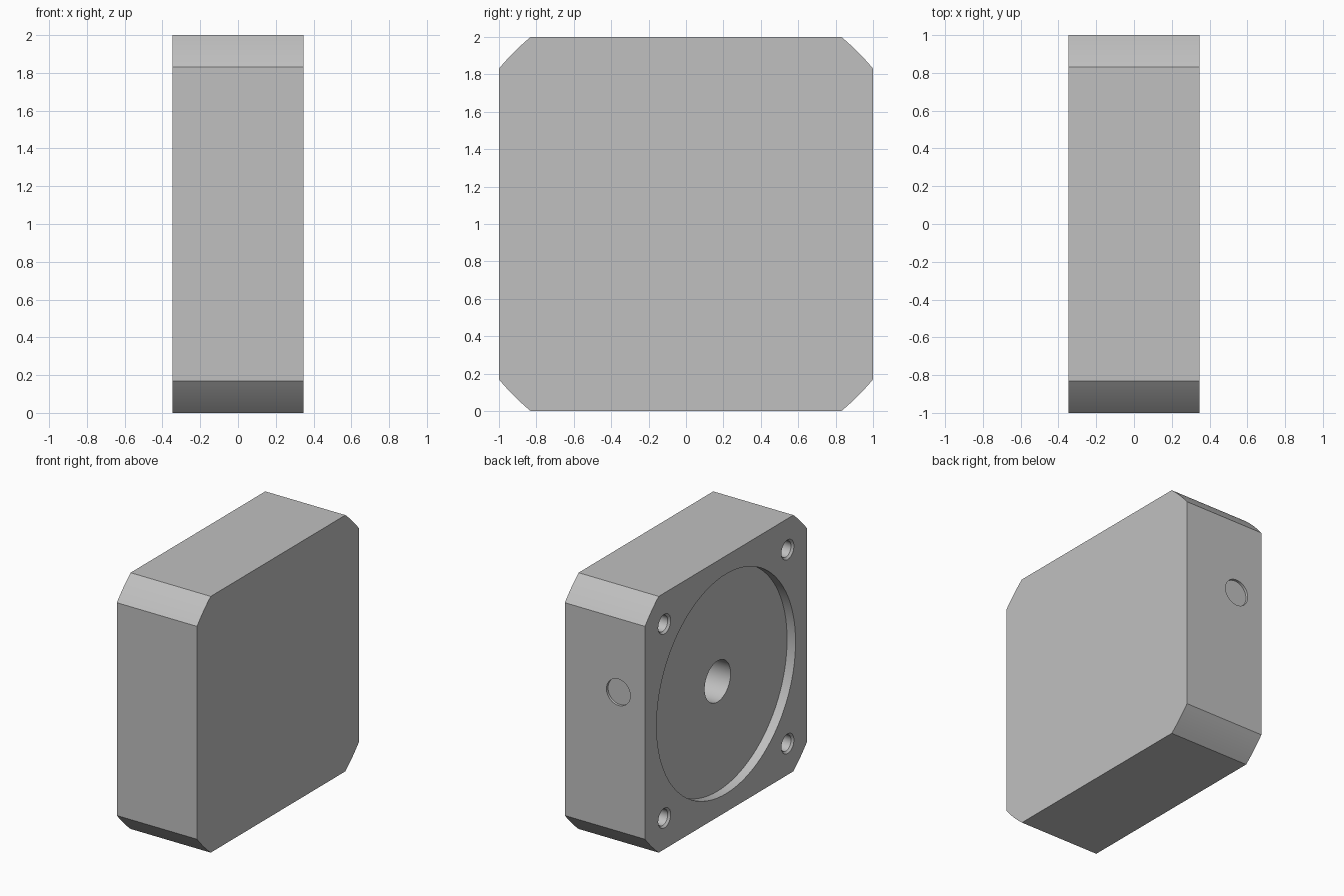
import bpy, bmesh, math
from mathutils import Vector

if "Cube" in bpy.data.objects:
    bpy.data.objects.remove(bpy.data.objects["Cube"], do_unlink=True)

HALF_THICK = 0.346
CORNER_R = 1.3

mat = bpy.data.materials.new("plain grey")
mat.use_nodes = True
grey = (0.53, 0.53, 0.53, 1)
mat.diffuse_color = grey
mat.node_tree.nodes["Principled BSDF"].inputs["Base Color"].default_value = grey


def make_object(name, bm):
    bmesh.ops.recalc_face_normals(bm, faces=bm.faces)
    mesh = bpy.data.meshes.new(name)
    bm.to_mesh(mesh)
    bm.free()
    mesh.materials.append(mat)
    obj = bpy.data.objects.new(name, mesh)
    bpy.context.collection.objects.link(obj)
    return obj


def turned_cutter(name, steps, origin, direction, segments):
    """Solid of revolution from (radius, depth) steps, sunk along a direction."""
    turn = Vector(direction).to_track_quat('Z', 'Y')
    bm = bmesh.new()
    rings = []
    for radius, depth in steps:
        ring = []
        for i in range(segments):
            a = math.tau * i / segments
            p = Vector((radius * math.cos(a), radius * math.sin(a), depth))
            ring.append(bm.verts.new(Vector(origin) + turn @ p))
        rings.append(ring)
    for low, high in zip(rings, rings[1:]):
        for i in range(segments):
            j = (i + 1) % segments
            bm.faces.new((low[i], low[j], high[j], high[i]))
    bm.faces.new(rings[0])
    bm.faces.new(rings[-1])
    cutter = make_object(name, bm)
    cutter.hide_render = True
    return cutter


# Square block whose corners are turned to a common radius
bm = bmesh.new()
start = math.acos(1 / CORNER_R)
sweep = math.pi / 2 - 2 * start
outline = []
for quarter in range(4):
    for i in range(9):
        a = quarter * math.pi / 2 + start + sweep * i / 8
        outline.append(bm.verts.new((-HALF_THICK, CORNER_R * math.cos(a),
                                     1 + CORNER_R * math.sin(a))))
face = bm.faces.new(outline)
extruded = bmesh.ops.extrude_face_region(bm, geom=[face], use_keep_orig=True)
moved = [v for v in extruded["geom"] if isinstance(v, bmesh.types.BMVert)]
bmesh.ops.translate(bm, verts=moved, vec=(2 * HALF_THICK, 0, 0))
housing = make_object("housing_block", bm)

# Round recess with the central bore
inward = (1, 0, 0)
cutters = [turned_cutter("recess_cutter",
                         [(0.857, -0.05), (0.857, 0.073), (0.16, 0.073), (0.16, 0.45)],
                         (-HALF_THICK, 0, 1), inward, 96)]

# Four chamfered screw holes
for sy in (-1, 1):
    for sz in (-1, 1):
        cutters.append(turned_cutter("screw_hole_cutter",
                                     [(0.087, -0.01), (0.062, 0.015), (0.062, 0.35)],
                                     (-HALF_THICK, sy * 0.76, 1 + sz * 0.757), inward, 40))

# Shallow round port on the back edge
cutters.append(turned_cutter("port_cutter", [(0.103, -0.05), (0.103, 0.02)],
                             (-0.116, 1, 1.255), (0, -1, 0), 48))

# Cut everything out of the block
bpy.context.view_layer.objects.active = housing
housing.select_set(True)
for cutter in cutters:
    mod = housing.modifiers.new("cut", 'BOOLEAN')
    mod.operation = 'DIFFERENCE'
    mod.solver = 'EXACT'
    mod.object = cutter
    bpy.ops.object.modifier_apply(modifier=mod.name)
    bpy.data.objects.remove(cutter, do_unlink=True)

bpy.ops.object.shade_smooth_by_angle(angle=math.radians(25))
